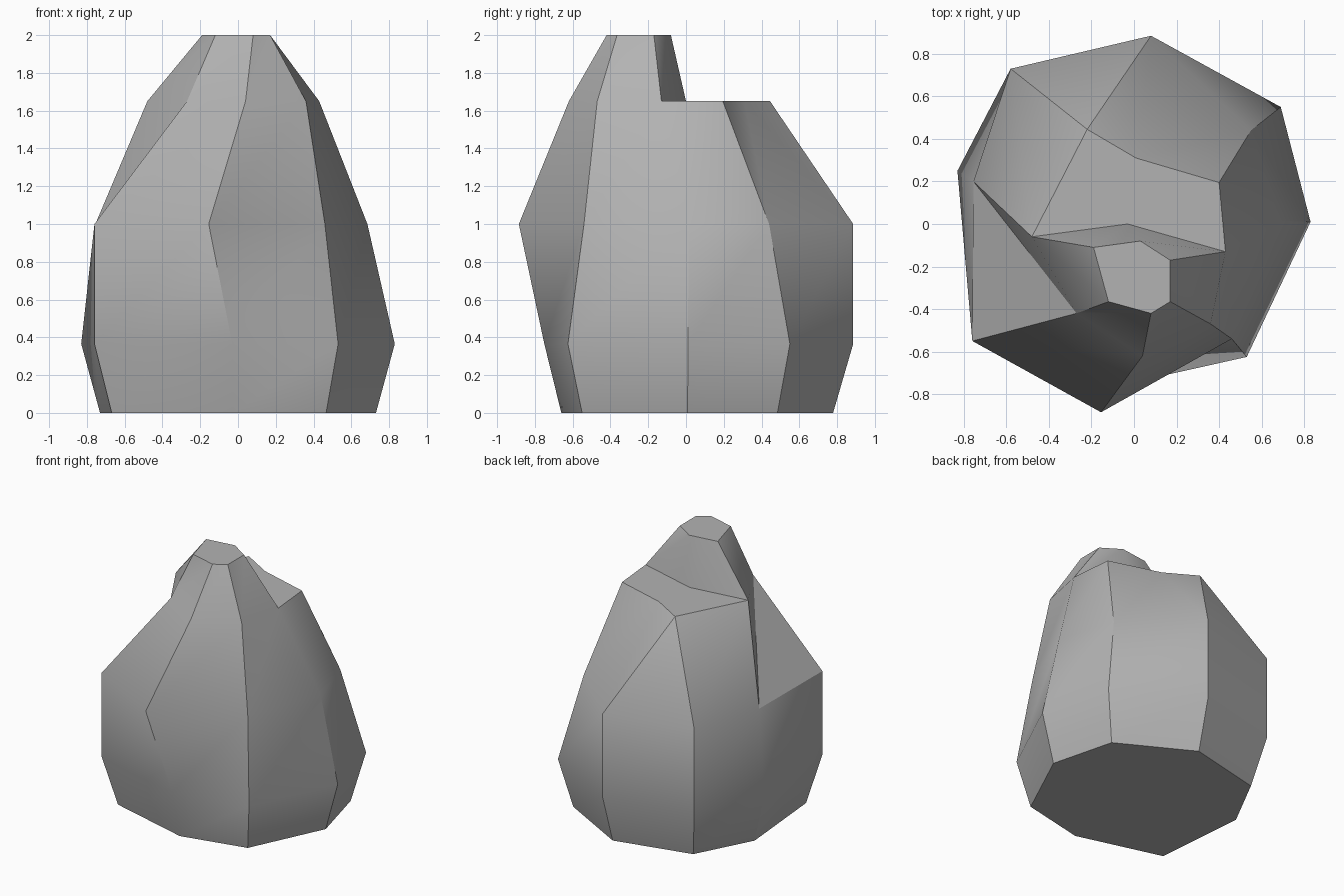
import bpy
import bmesh
import math

# Remove the default cube only
default_cube = bpy.data.objects.get("Cube")
if default_cube:
    bpy.data.objects.remove(default_cube, do_unlink=True)

# Plain grey stone
stone = bpy.data.materials.new("grey_stone")
stone.use_nodes = True
colour = (0.45, 0.45, 0.45, 1)
stone.diffuse_color = colour
shader = next(n for n in stone.node_tree.nodes if n.type == 'BSDF_PRINCIPLED')
shader.inputs["Base Color"].default_value = colour

# Eight-sided cross-sections, counterclockwise from the +x corner
belly = [(.83, .01), (.69, .55), (.08, .885), (-.58, .73),
         (-.83, .25), (-.76, -.55), (-.03, -.75), (.53, -.625)]
middle = [(.685, .015), (.55, .44), (.08, .885), (-.58, .73),
          (-.755, .2), (-.76, -.55), (-.155, -.885), (.46, -.54)]
shoulder = [(.43, -.13), (.4, .195), (.01, .31), (-.22, .445),
            (-.48, -.06), (-.27, -.42), (.04, -.62), (.36, -.47)]
foot = [(x * .88, y * .88) for x, y in belly]

# The peak has one back corner in place of the three behind the ledge
ledge_corner = (-.03, 0)
summit = [(.17, -.17), (.03, -.08), (-.19, -.11),
          (-.12, -.365), (.08, -.42), (.17, -.365)]

bm = bmesh.new()


def add_ring(points, height):
    return [bm.verts.new((x, y, height)) for x, y in points]


def bridge(lower, upper):
    """Join two rings with triangles whose diagonals all lean the same way."""
    count = len(lower)
    for i in range(count):
        j = (i + 1) % count
        bm.faces.new((lower[i], lower[j], upper[j]))
        bm.faces.new((lower[i], upper[j], upper[i]))


# Main body, from the foot to the shoulder
foot_ring = add_ring(foot, 0)
belly_ring = add_ring(belly, .365)
middle_ring = add_ring(middle, 1)
shoulder_ring = add_ring(shoulder, 1.65)
for lower, upper in ((foot_ring, belly_ring),
                     (belly_ring, middle_ring),
                     (middle_ring, shoulder_ring)):
    bridge(lower, upper)
bm.faces.new(reversed(foot_ring))

# Flat ledge at the back, and the peak rising in front of it
corner = add_ring([ledge_corner], 1.65)[0]
bm.faces.new(shoulder_ring[:5] + [corner])
peak_ring = add_ring(summit, 2)
bridge([shoulder_ring[0], corner] + shoulder_ring[4:], peak_ring)
bm.faces.new(peak_ring)

bmesh.ops.recalc_face_normals(bm, faces=bm.faces[:])
mesh = bpy.data.meshes.new("boulder")
bm.to_mesh(mesh)
bm.free()
mesh.materials.append(stone)

boulder = bpy.data.objects.new("boulder", mesh)
bpy.context.collection.objects.link(boulder)

# Soft shading across the gentle edges, crisp ridges elsewhere
bpy.ops.object.select_all(action='DESELECT')
boulder.select_set(True)
bpy.context.view_layer.objects.active = boulder
bpy.ops.object.shade_smooth_by_angle(angle=math.radians(30))
